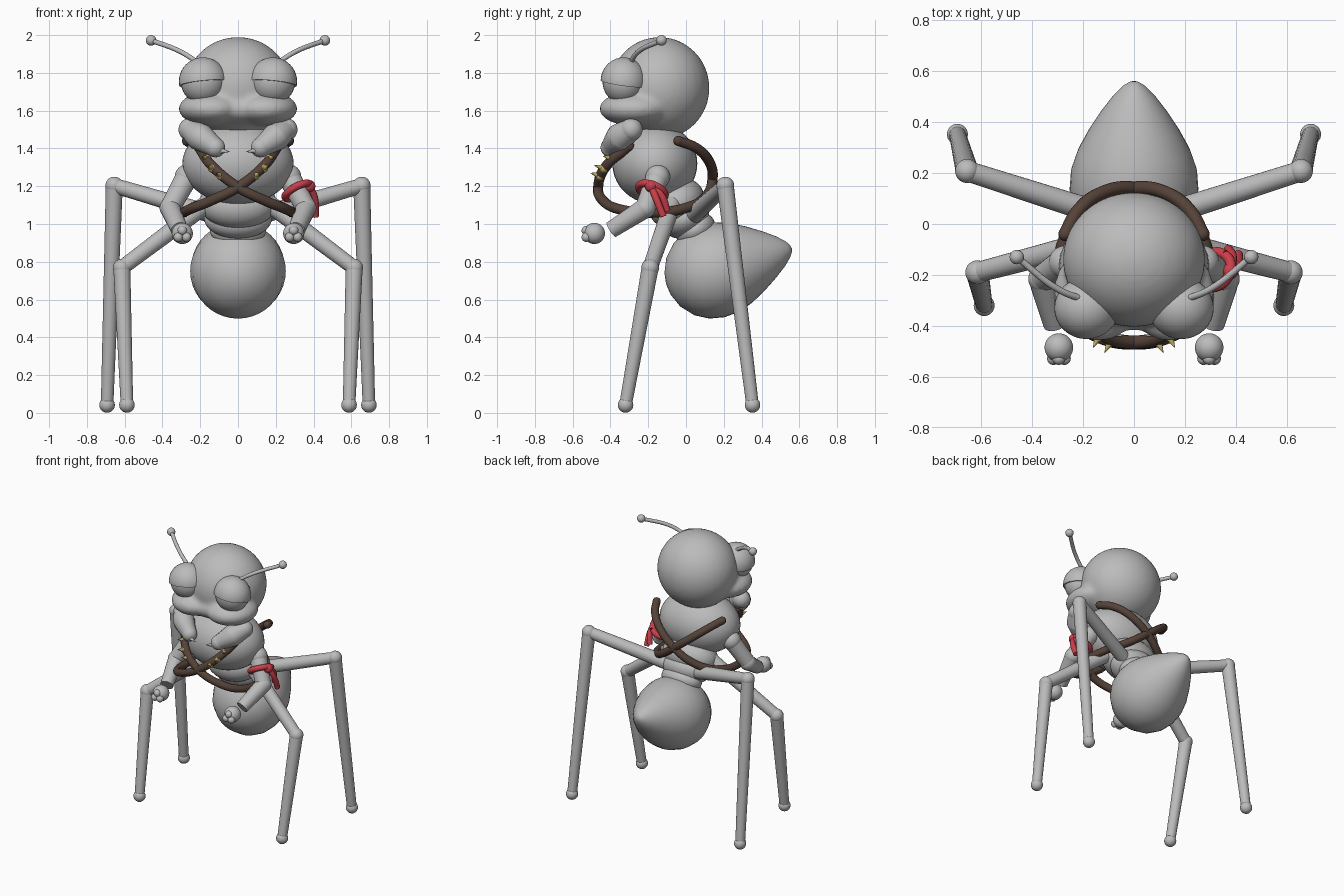
import bpy, bmesh, math
from mathutils import Vector, Matrix

cube = bpy.data.objects.get("Cube")
if cube:
    bpy.data.objects.remove(cube, do_unlink=True)


def material(name, rgb):
    m = bpy.data.materials.new(name)
    m.use_nodes = True
    m.diffuse_color = (*rgb, 1)
    bsdf = next(n for n in m.node_tree.nodes if n.type == "BSDF_PRINCIPLED")
    bsdf.inputs["Base Color"].default_value = (*rgb, 1)
    return m


GREY = material("body grey", (0.5, 0.5, 0.5))
BROWN = material("strap brown", (0.09, 0.055, 0.04))
RED = material("cloth red", (0.6, 0.05, 0.07))
GOLD = material("stud gold", (0.55, 0.43, 0.13))


def add(name, mesh, mat):
    mesh.materials.clear()
    mesh.materials.append(mat)
    for p in mesh.polygons:
        p.use_smooth = True
    obj = bpy.data.objects.new(name, mesh)
    bpy.context.collection.objects.link(obj)
    return obj


def from_bmesh(name, bm, mat):
    mesh = bpy.data.meshes.new(name)
    bm.to_mesh(mesh)
    bm.free()
    return add(name, mesh, mat)


def put_ball(bm, centre, radii, tilt=0):
    mat = (Matrix.Translation(centre) @ Matrix.Rotation(tilt, 4, "X")
           @ Matrix.Diagonal((*radii, 1)))
    bmesh.ops.create_uvsphere(bm, u_segments=32, v_segments=20, radius=1, matrix=mat)


def ball(name, centre, radii, mat=GREY, tilt=0):
    if not isinstance(radii, tuple):
        radii = (radii,) * 3
    bm = bmesh.new()
    put_ball(bm, centre, radii, tilt)
    return from_bmesh(name, bm, mat)


def cone(name, a, b, r1, r2, mat=GREY):
    a, b = Vector(a), Vector(b)
    turn = (b - a).to_track_quat("Z", "Y").to_matrix().to_4x4()
    bm = bmesh.new()
    bmesh.ops.create_cone(bm, cap_ends=True, segments=24, radius1=r1, radius2=r2,
                          depth=(b - a).length,
                          matrix=Matrix.Translation((a + b) / 2) @ turn)
    obj = from_bmesh(name, bm, mat)
    for p in obj.data.polygons:
        p.use_smooth = len(p.vertices) < 5
    return obj


def tube(name, points, radius, mat=GREY, radii=None):
    """Smooth round tube through the points, with optional taper."""
    curve = bpy.data.curves.new(name, "CURVE")
    curve.dimensions = "3D"
    curve.bevel_depth = radius
    curve.bevel_resolution = 4
    curve.use_fill_caps = True
    s = curve.splines.new("BEZIER")
    s.bezier_points.add(len(points) - 1)
    for i, (bp, p) in enumerate(zip(s.bezier_points, points)):
        bp.co = p
        bp.handle_left_type = bp.handle_right_type = "AUTO"
        bp.radius = radii[i] if radii else 1
    tmp = bpy.data.objects.new(name + " path", curve)
    bpy.context.collection.objects.link(tmp)
    bpy.context.view_layer.update()
    mesh = bpy.data.meshes.new_from_object(
        tmp.evaluated_get(bpy.context.evaluated_depsgraph_get()))
    bpy.data.objects.remove(tmp, do_unlink=True)
    return add(name, mesh, mat)


# Head: cranium, wide two-lobed muzzle and face blended into one skin
bm = bmesh.new()
put_ball(bm, (0, -0.14, 1.72), (0.28, 0.265, 0.27))
put_ball(bm, (0, -0.26, 1.61), (0.27, 0.16, 0.09))
put_ball(bm, (0, -0.26, 1.71), (0.2, 0.13, 0.12))
for s in (1, -1):
    put_ball(bm, (s * 0.14, -0.27, 1.61), (0.175, 0.19, 0.092))
head = from_bmesh("head", bm, GREY)
remesh = head.modifiers.new("blend", "REMESH")
remesh.mode = "VOXEL"
remesh.voxel_size = 0.014
remesh.use_smooth_shade = True
soften = head.modifiers.new("soften", "SMOOTH")
soften.iterations = 10

# Thorax and stacked waist segments
ball("thorax", (0, -0.165, 1.32), (0.295, 0.225, 0.215))
tilt = math.radians(30)
ball("waist_upper", (0, -0.05, 1.11), (0.205, 0.155, 0.13), tilt=tilt)
ball("waist_middle", (0, 0.0, 1.03), (0.18, 0.13, 0.1), tilt=tilt)
ball("waist_lower", (0, 0.05, 0.97), (0.15, 0.11, 0.085), tilt=tilt)

# Abdomen: teardrop lathe, tilted so the tip points back and up
profile = [(-0.25, 0), (-0.242, 0.06), (-0.21, 0.135), (-0.15, 0.2), (-0.08, 0.238),
           (0, 0.253), (0.08, 0.247), (0.16, 0.22), (0.24, 0.178), (0.32, 0.127),
           (0.38, 0.083), (0.42, 0.045), (0.437, 0.02), (0.442, 0)]
bm = bmesh.new()
verts = [bm.verts.new((r, 0, t)) for t, r in profile]
edges = [bm.edges.new(pair) for pair in zip(verts, verts[1:])]
bmesh.ops.spin(bm, geom=verts + edges, cent=(0, 0, 0), axis=(0, 0, 1),
               angle=math.tau, steps=40, use_duplicate=False)
bmesh.ops.remove_doubles(bm, verts=bm.verts, dist=0.0005)
bmesh.ops.recalc_face_normals(bm, faces=bm.faces)
aim = Vector((0, 0.961, 0.275)).to_track_quat("Z", "X").to_matrix().to_4x4()
bmesh.ops.transform(bm, verts=bm.verts, matrix=Matrix.Translation((0, 0.135, 0.75)) @ aim)
from_bmesh("abdomen", bm, GREY)

for side, s in (("left", 1), ("right", -1)):
    def at(x, y, z):
        return Vector((s * x, y, z))

    # Eyes with heavy, slanted upper lids
    eye = at(0.185, -0.33, 1.755)
    ball(side + "_eye", eye, (0.118, 0.112, 0.12))
    bm = bmesh.new()
    put_ball(bm, eye, (0.128, 0.122, 0.127))
    bmesh.ops.bisect_plane(bm, geom=bm.verts[:] + bm.edges[:] + bm.faces[:],
                           plane_co=eye + Vector((0, 0, -0.012)),
                           plane_no=(s * 0.1, 0.14, 1), clear_inner=True)
    bmesh.ops.holes_fill(bm, edges=[e for e in bm.edges if e.is_boundary])
    lid = from_bmesh(side + "_eyelid", bm, GREY)
    for p in lid.data.polygons:
        p.use_smooth = len(p.vertices) < 5

    # Antennae
    tip = at(0.46, -0.13, 1.972)
    tube(side + "_antenna", [at(0.19, -0.3, 1.84), at(0.3, -0.255, 1.91), tip], 0.013)
    ball(side + "_antenna_tip", tip, 0.028)

    # Mandibles with a small claw
    jaw = [at(0.255, -0.29, 1.5), at(0.2, -0.35, 1.46), at(0.12, -0.4, 1.405)]
    tube(side + "_mandible", jaw, 0.075, radii=(0.8, 1, 0.7))
    ball(side + "_mandible_root", jaw[0], 0.06)
    ball(side + "_mandible_end", jaw[2], 0.052)
    cone(side + "_mandible_claw", at(0.11, -0.42, 1.39), at(0.045, -0.44, 1.383), 0.02, 0.002)

    # Arms, hands and fingers
    shoulder, elbow, wrist = at(0.27, -0.15, 1.25), at(0.36, -0.215, 1.085), at(0.31, -0.395, 0.97)
    ball(side + "_shoulder", shoulder, 0.065)
    cone(side + "_upper_arm", shoulder, elbow, 0.06, 0.053)
    ball(side + "_elbow", elbow, 0.055)
    cone(side + "_forearm", elbow, wrist, 0.054, 0.045)
    ball(side + "_hand", at(0.295, -0.485, 0.95), 0.056)
    for i, (x, z) in enumerate(((0.273, 0.93), (0.316, 0.93), (0.295, 0.965))):
        ball(f"{side}_finger_{i}", at(x, -0.528, z), 0.025)

    # Legs: hip, knee and foot for the front and hind pairs
    for pair, hip, knee, foot in (
            ("front", at(0.12, -0.06, 1.14), at(0.615, -0.19, 0.768), at(0.588, -0.32, 0.042)),
            ("hind", at(0.1, 0.03, 1.04), at(0.655, 0.208, 1.203), at(0.693, 0.352, 0.042))):
        name = f"{side}_{pair}_"
        cone(name + "thigh", hip, knee, 0.048, 0.04)
        ball(name + "knee", knee, 0.047)
        cone(name + "shin", knee, foot, 0.045, 0.033)
        ball(name + "foot", foot, 0.041)

    # Crossed straps, open at the shoulders
    path = [at(-0.21, -0.3, 1.41), at(-0.14, -0.42, 1.31), at(0, -0.465, 1.195),
            at(0.14, -0.44, 1.125), at(0.25, -0.36, 1.08), at(0.29, -0.18, 1.06),
            at(0.24, 0.0, 1.085), at(0.13, 0.1, 1.14), at(0, 0.14, 1.235),
            at(-0.13, 0.12, 1.335), at(-0.22, 0.05, 1.405), at(-0.27, -0.04, 1.44)]
    tube(side + "_strap", path, 0.027, BROWN)
    for end in (path[0], path[-1]):
        ball(side + "_strap_end", end, 0.027, BROWN)

    # Spiked studs on the upper chest
    for i, (x, y, z) in enumerate(((0.165, -0.39, 1.345), (0.135, -0.435, 1.295),
                                   (0.09, -0.455, 1.255))):
        base = at(x, y, z)
        ball(f"{side}_stud_{i}", base, 0.024, GOLD)
        cone(f"{side}_spike_{i}", base, base + at(0.025, -0.05, 0.015), 0.02, 0.001, GOLD)

# Red cloth tied around the left upper arm
centre = Vector((0.315, -0.18, 1.175))
turn = Vector((0.09, -0.065, -0.165)).to_track_quat("Z", "Y")
ring = [centre + turn @ Vector((0.073 * math.cos(a), 0.073 * math.sin(a), 0))
        for a in (math.tau * i / 12 for i in range(13))]
tube("armband", ring, 0.02, RED)
knot = Vector((0.378, -0.185, 1.2))
ball("armband_knot", knot, 0.032, RED)
for i, (mid, end) in enumerate((((0.405, -0.16, 1.14), (0.41, -0.12, 1.04)),
                                ((0.385, -0.13, 1.15), (0.37, -0.1, 1.07)))):
    tube(f"armband_tail_{i}", [knot, Vector(mid), Vector(end)], 0.019, RED)
